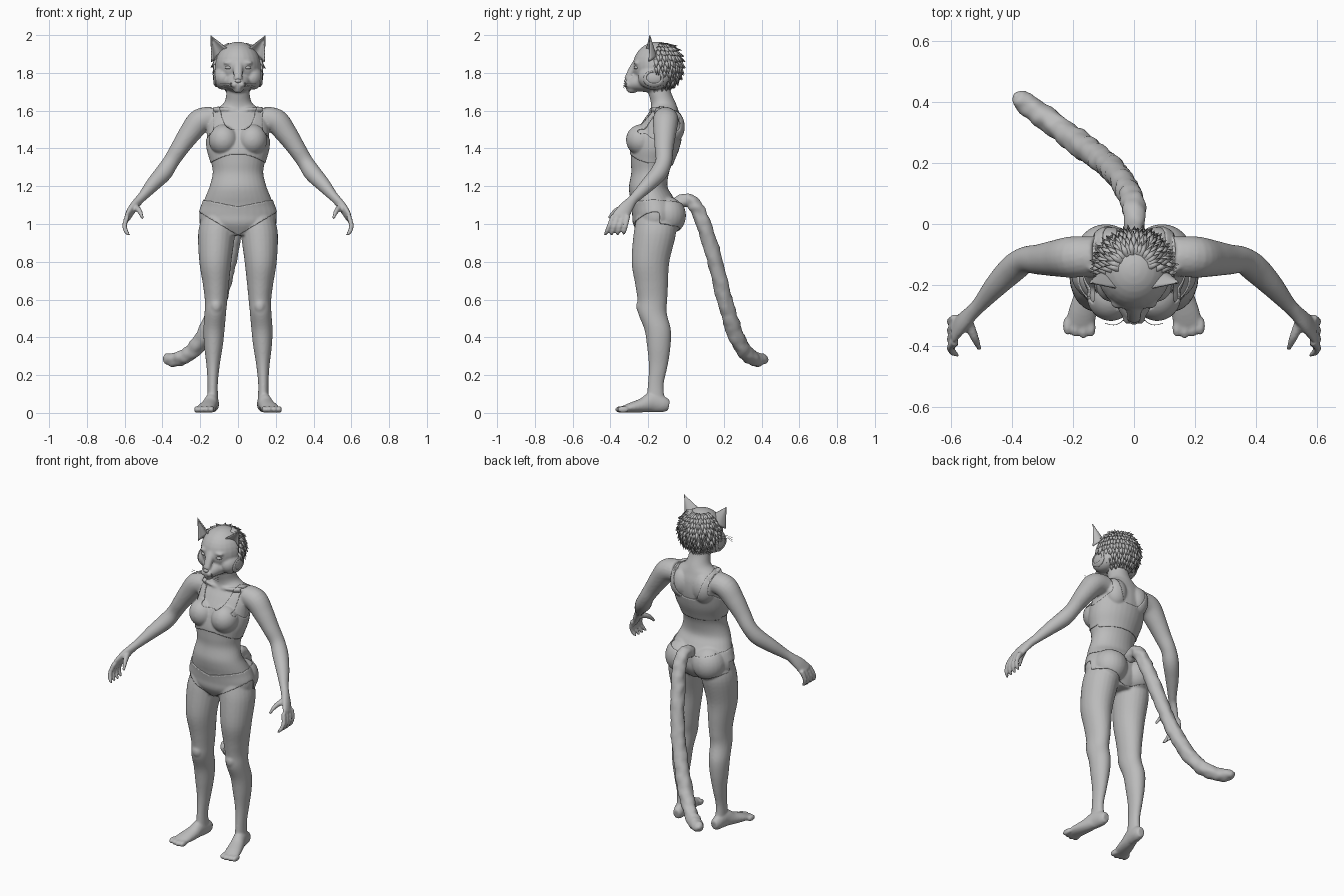
import bpy, bmesh, math, random
from mathutils import Vector, Matrix, noise

random.seed(4)
if "Cube" in bpy.data.objects:
    bpy.data.objects.remove(bpy.data.objects["Cube"], do_unlink=True)

clay = bpy.data.materials.new("plain_grey")
clay.use_nodes = True
GREY = (0.5, 0.5, 0.5, 1)
clay.diffuse_color = GREY
clay.node_tree.nodes["Principled BSDF"].inputs["Base Color"].default_value = GREY


def spline(points, steps):
    """Smooth curve through stations of (x, y, z, width, depth)."""
    last = len(points) - 1
    for i in range(last):
        a, b, c, d = (points[max(0, min(last, i + k))] for k in (-1, 0, 1, 2))
        for s in range(steps):
            t = s / steps
            yield [q + t * (r - p) / 2 + t * t * (p - 2.5 * q + 2 * r - e / 2)
                   + t ** 3 * (1.5 * (q - r) + (e - p) / 2)
                   for p, q, r, e in zip(a, b, c, d)]
    yield list(points[last])


def tube(bm, points, side=1, steps=5, sides=20, level=False, ref=(1, 0, 0), rough=0):
    """Loft elliptical rings along a path; side=-1 mirrors it."""
    stations = list(spline(points, steps))
    centres = [Vector(s[:3]) for s in stations]
    rings = []
    for i, s in enumerate(stations):
        t = centres[min(i + 1, len(centres) - 1)] - centres[max(i - 1, 0)]
        t = Vector((0, 0, 1)) if level else t.normalized()
        u = Vector(ref)
        u = (u - t * u.dot(t)).normalized()
        v = t.cross(u)
        ring = []
        for k in range(sides):
            ang = math.tau * k / sides
            n = u * math.cos(ang) + v * math.sin(ang)
            p = centres[i] + u * math.cos(ang) * max(s[3], .001) + v * math.sin(ang) * max(s[4], .001)
            p += n * rough * noise.noise(p * 28)
            ring.append(bm.verts.new((p.x * side, p.y, p.z)))
        rings.append(ring)
    for lower, upper in zip(rings, rings[1:]):
        for k in range(sides):
            j = (k + 1) % sides
            bm.faces.new((lower[k], lower[j], upper[j], upper[k]))
    bm.faces.new(rings[0])
    bm.faces.new(rings[-1])


def ball(bm, centre, radii, side=1):
    where = Matrix.Translation((centre[0] * side, centre[1], centre[2]))
    bmesh.ops.create_uvsphere(bm, u_segments=24, v_segments=16, radius=1,
                              matrix=where @ Matrix.Diagonal((*radii, 1)))


def finish(name, bm, smooth=True, fix=True):
    if fix:
        bmesh.ops.recalc_face_normals(bm, faces=bm.faces)
    for f in bm.faces:
        f.smooth = smooth
    mesh = bpy.data.meshes.new(name)
    bm.to_mesh(mesh)
    bm.free()
    mesh.materials.append(clay)
    obj = bpy.data.objects.new(name, mesh)
    bpy.context.collection.objects.link(obj)
    return obj


# Torso and neck
bm = bmesh.new()
torso = [(.94, -.16, .1, .08), (1, -.16, .19, .115), (1.05, -.16, .204, .12), (1.1, -.165, .19, .122),
         (1.15, -.185, .17, .113), (1.2, -.2, .15, .102), (1.27, -.19, .134, .1), (1.33, -.18, .143, .112),
         (1.4, -.165, .162, .125), (1.48, -.145, .165, .122), (1.55, -.125, .16, .1), (1.6, -.115, .13, .075),
         (1.64, -.12, .075, .066), (1.7, -.14, .061, .06), (1.77, -.15, .058, .058)]
tube(bm, [(0, y, z, w, d) for z, y, w, d in torso], level=True, sides=32)

# Head: cranium, nose bridge and muzzle
ball(bm, (0, -.15, 1.835), (.122, .132, .13))
tube(bm, [(0, -.25, 1.87, .03, .02), (0, -.283, 1.82, .026, .02), (0, -.312, 1.765, .022, .016)])
tube(bm, [(0, -.17, 1.765, .09, .075), (0, -.25, 1.75, .065, .05), (0, -.295, 1.74, .043, .035),
          (0, -.32, 1.738, .02, .022)])
ball(bm, (0, -.285, 1.71), (.026, .03, .018))

for s in (1, -1):
    # Cheeks, brows, whisker pads
    ball(bm, (.075, -.17, 1.775), (.058, .085, .065), s)
    ball(bm, (.045, -.258, 1.853), (.034, .02, .012), s)
    ball(bm, (.018, -.308, 1.738), (.02, .02, .018), s)
    # Chest, shoulder blades, shoulders, hips, collarbones
    ball(bm, (.076, -.235, 1.445), (.074, .078, .078), s)
    ball(bm, (.075, -.065, 1.52), (.065, .055, .085), s)
    ball(bm, (.175, -.108, 1.55), (.062, .066, .062), s)
    ball(bm, (.092, -.1, 1.045), (.095, .095, .1), s)
    tube(bm, [(.018, -.185, 1.6, .009, .009), (.08, -.18, 1.608, .01, .01), (.16, -.13, 1.605, .01, .01)],
         s, ref=(0, 0, 1))
    # Leg and kneecap
    leg = [(.1, -.16, 1.04, .09, .1), (.113, -.165, .95, .098, .112), (.12, -.188, .8, .085, .1),
           (.117, -.182, .68, .069, .087), (.116, -.178, .6, .06, .079), (.12, -.178, .53, .057, .076),
           (.127, -.15, .44, .056, .07), (.13, -.144, .35, .049, .062), (.132, -.147, .25, .035, .05),
           (.134, -.16, .15, .027, .042), (.134, -.162, .06, .03, .05)]
    tube(bm, leg, s, level=True, sides=24)
    ball(bm, (.116, -.232, .565), (.033, .032, .042), s)
    # Foot and toes
    tube(bm, [(.13, -.09, .04, .022, .028), (.132, -.12, .045, .032, .042), (.14, -.18, .055, .036, .052),
              (.152, -.23, .04, .042, .038), (.168, -.29, .028, .047, .027), (.177, -.33, .02, .046, .018)], s)
    for i in range(4):
        ball(bm, (.14 + .026 * i, -.345 + .006 * abs(i - 1), .018), (.015, .032, .018), s)
    # Arm and palm
    tube(bm, [(.13, -.105, 1.56, .06, .065), (.2, -.108, 1.545, .066, .068), (.255, -.112, 1.48, .058, .06),
              (.31, -.116, 1.4, .048, .05), (.355, -.118, 1.33, .043, .044), (.395, -.145, 1.27, .046, .046),
              (.45, -.2, 1.21, .038, .039), (.5, -.258, 1.152, .026, .029), (.525, -.285, 1.125, .023, .027),
              (.56, -.32, 1.08, .021, .038), (.587, -.35, 1.035, .016, .044)], s)
    # Fingers and thumb
    for i in range(4):
        tube(bm, [(.585, -.385 + .026 * i, 1.045, .014, .014),
                  (.6, -.405 + .029 * i, .995, .013, .012),
                  (.592, -.42 + .031 * i, .96, .012, .011),
                  (.575, -.43 + .033 * i, .94 + .008 * (i == 3), .007, .007)], s, sides=12)
    tube(bm, [(.545, -.315, 1.09, .018, .02), (.522, -.37, 1.07, .014, .015),
              (.505, -.41, 1.03, .008, .008)], s, sides=12)

body = finish("body", bm)
blend = body.modifiers.new("blend", "REMESH")
blend.mode = "VOXEL"
blend.voxel_size = .0065
blend.use_smooth_shade = True
soften = body.modifiers.new("soften", "SMOOTH")
soften.factor = .5
soften.iterations = 5
bpy.context.view_layer.update()
graph = bpy.context.evaluated_depsgraph_get()
skin = bpy.data.meshes.new_from_object(body.evaluated_get(graph))


# Clothes: raised patches of the body surface chosen by outline rules
def in_top(p):
    x = abs(p.x)
    hem = 1.37 - 2.2 * x * x if p.y < -.15 else 1.31
    scoop = (1.5 if p.y < -.12 else 1.45) + 1200 * x ** 4
    arm = .19 - .06 * max(0, min(1, (p.z - 1.42) / .08))
    return hem < p.z < scoop and x < arm


def in_briefs(p):
    x = abs(p.x)
    low = .94 + (.6 if p.y < -.14 else .3) * x
    return low < p.z < 1.09 + .2 * x and x < .25


def garment(name, rule):
    cloth = bmesh.new()
    cloth.from_mesh(skin)
    cloth.normal_update()
    shift = {v: v.normal * .005 for v in cloth.verts}
    for v, offset in shift.items():
        v.co += offset
    outside = [f for f in cloth.faces if not rule(f.calc_center_median())]
    bmesh.ops.delete(cloth, geom=outside, context="FACES")
    rim = [v for v in cloth.verts if v.is_boundary]
    for _ in range(6):
        moved = {}
        for v in rim:
            near = [e.other_vert(v).co for e in v.link_edges if e.is_boundary]
            moved[v] = v.co * .5 + sum(near, Vector()) * (.5 / len(near))
        for v, co in moved.items():
            v.co = co
    obj = finish(name, cloth, fix=False)
    thick = obj.modifiers.new("thickness", "SOLIDIFY")
    thick.thickness = .008
    thick.offset = -1


garment("tank_top", in_top)
garment("briefs", in_briefs)

# Tail with a slightly furry surface
bm = bmesh.new()
tail = [(0, -.06, 1.1, .03), (0, -.01, 1.125, .035), (0, .04, 1.11, .037), (-.01, .085, 1.02, .039),
        (-.045, .15, .82, .04), (-.1, .205, .6, .041), (-.175, .26, .42, .042), (-.255, .32, .315, .04),
        (-.33, .375, .283, .037), (-.375, .412, .287, .028), (-.39, .425, .292, .008)]
tube(bm, [(*p, p[3]) for p in tail], steps=10, sides=24, rough=.007)
finish("tail", bm)

# Fur tufts over the back and sides of the head
bm = bmesh.new()
for row in range(10):
    lift = math.radians(62 - 12.5 * row)
    count = 8 + int(18 * math.cos(lift))
    reach = math.radians(85 + 3 * row)
    for i in range(count):
        turn = reach * (2 * (i + random.random() * .6) / count - 1)
        out = Vector((math.sin(turn) * math.cos(lift), math.cos(turn) * math.cos(lift), math.sin(lift)))
        down = Vector((0, 0, -1)) - out * -out.z
        aim = (down.normalized() + out * random.uniform(.35, .7)).normalized()
        root = Vector((0, -.15, 1.835)) + Vector((out.x * .116, out.y * .118, out.z * .12))
        size = random.uniform(.045, .06)
        place = Matrix.Translation(root + aim * size * .4) @ aim.to_track_quat("Z", "Y").to_matrix().to_4x4()
        bmesh.ops.create_cone(bm, cap_ends=True, segments=6, radius1=.017, radius2=0, depth=size, matrix=place)
finish("head_fur", bm)

# Ears: cupped triangular shells opening forward
for s, label in ((1, "left"), (-1, "right")):
    bm = bmesh.new()
    inner, outer, tip = Vector((.048, -.19, 1.925)), Vector((.142, -.175, 1.86)), Vector((.146, -.19, 2))
    grid = []
    for j in range(9):
        h = j / 9
        row = []
        for i in range(11):
            u = i / 10
            p = inner.lerp(outer, u).lerp(tip, h)
            bulge = 4 * u * (1 - u) * (1 - h)
            p += Vector((.004, .045, .004)) * bulge
            p.y -= .02 * (1 - h)
            row.append(bm.verts.new((p.x * s, p.y, p.z)))
        grid.append(row)
    point = bm.verts.new((tip.x * s, tip.y, tip.z))
    for a, b in zip(grid, grid[1:]):
        for i in range(10):
            bm.faces.new((a[i], a[i + 1], b[i + 1], b[i]))
    for i in range(10):
        bm.faces.new((grid[-1][i], grid[-1][i + 1], point))
    ear = finish(label + "_ear", bm)
    ear.modifiers.new("thickness", "SOLIDIFY").thickness = .006

# Eyes, nose pad and whiskers
bm = bmesh.new()
for s in (1, -1):
    ball(bm, (.05, -.262, 1.828), (.02, .014, .009), s)
finish("eyes", bm)
bm = bmesh.new()
ball(bm, (0, -.317, 1.757), (.017, .012, .011))
finish("nose", bm)
bm = bmesh.new()
for s in (1, -1):
    for i in range(3):
        z = 1.73 + .008 * i
        tube(bm, [(.028, -.31, z, .0015, .0015), (.06, -.33, z - .004, .001, .001),
                  (.095, -.325, z - .016 + .006 * i, .0005, .0005)], s, sides=5, ref=(0, 0, 1))
finish("whiskers", bm)
